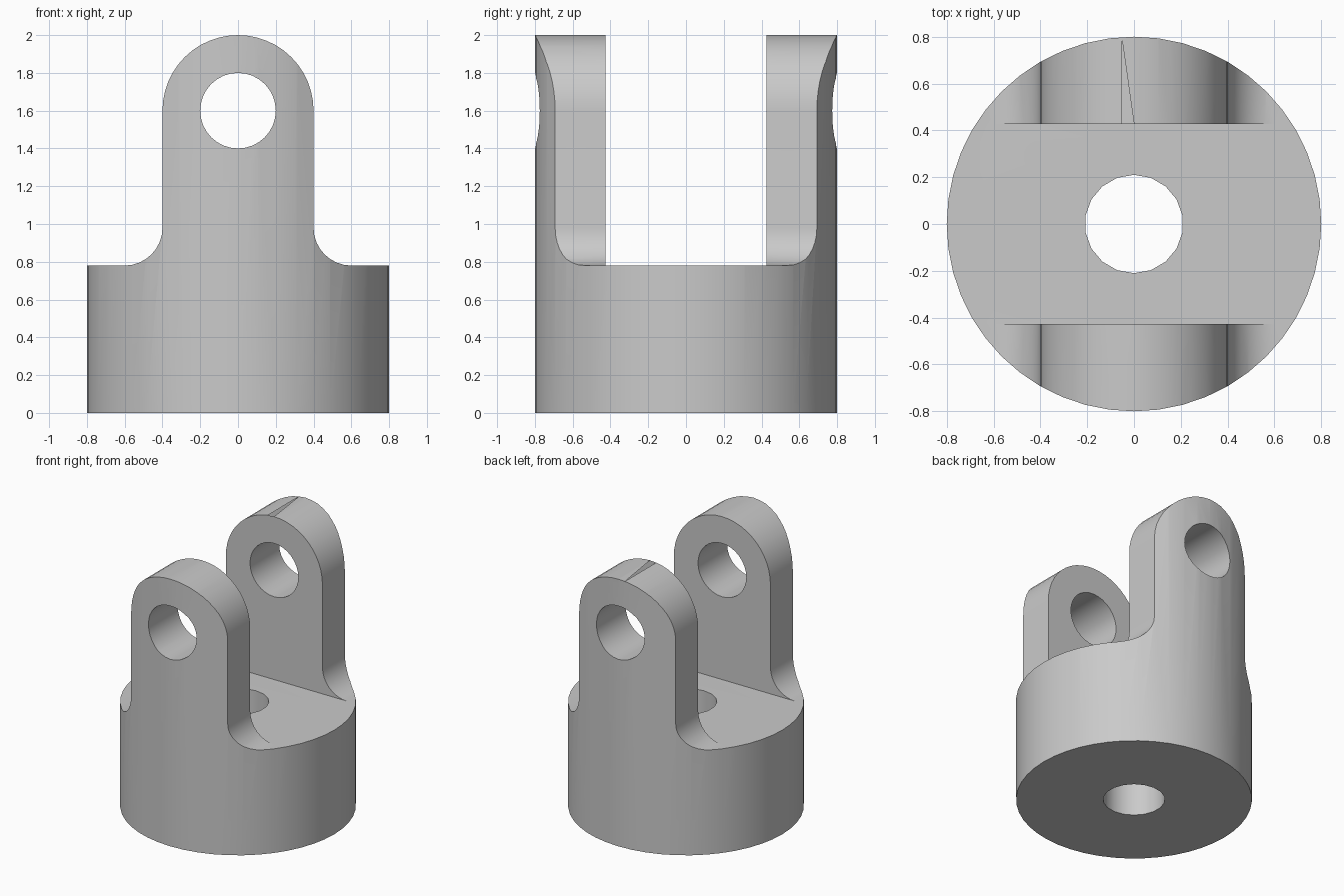
import bpy, bmesh
from math import sin, cos, pi, radians
from mathutils import Matrix

cube = bpy.data.objects.get("Cube")
if cube:
    bpy.data.objects.remove(cube)

RADIUS, SHOULDER = 0.8, 0.78
LUG, FILLET, PIN_Z = 0.4, 0.2, 1.6

steel = bpy.data.materials.new("plain grey")
steel.use_nodes = True
GREY = (0.59, 0.59, 0.59, 1)
steel.diffuse_color = GREY
steel.node_tree.nodes["Principled BSDF"].inputs["Base Color"].default_value = GREY


def add_object(name, bm):
    bmesh.ops.recalc_face_normals(bm, faces=bm.faces)
    mesh = bpy.data.meshes.new(name)
    bm.to_mesh(mesh)
    bm.free()
    mesh.materials.append(steel)
    ob = bpy.data.objects.new(name, mesh)
    bpy.context.collection.objects.link(ob)
    return ob


def cylinder(name, radius, depth, sides, matrix):
    bm = bmesh.new()
    bmesh.ops.create_cone(bm, cap_ends=True, segments=sides, radius1=radius,
                          radius2=radius, depth=depth, matrix=matrix)
    return add_object(name, bm)


def arc(cx, cz, r, start, end, steps):
    angles = [radians(start + (end - start) * i / steps) for i in range(steps + 1)]
    return [(cx + r * cos(a), cz + r * sin(a)) for a in angles]


def prism(name, outline, depth):
    """Closed solid from an x-z outline, centred on y = 0."""
    bm = bmesh.new()
    front = [bm.verts.new((x, -depth / 2, z)) for x, z in outline]
    back = [bm.verts.new((x, depth / 2, z)) for x, z in outline]
    bm.faces.new(front)
    bm.faces.new(back[::-1])
    for i in range(len(outline)):
        bm.faces.new((front[i - 1], back[i - 1], back[i], front[i]))
    return add_object(name, bm)


def cut(body, tool, operation):
    mod = body.modifiers.new(tool.name, 'BOOLEAN')
    mod.operation, mod.object, mod.solver = operation, tool, 'EXACT'
    bpy.context.view_layer.objects.active = body
    bpy.ops.object.modifier_apply(modifier=mod.name)
    bpy.data.objects.remove(tool)


# Round bar, left overlong so that the outline alone shapes the lug tops
fork = cylinder("clevis_fork", RADIUS, 2.4, 48, Matrix.Translation((0, 0, 1.2)))

# Side outline: base, filleted shoulders and rounded lug top
half = [(1, -0.1), (1, SHOULDER)]
half += arc(LUG + FILLET, SHOULDER + FILLET, FILLET, 270, 180, 8)
half += arc(0, PIN_Z, LUG, 0, 90, 12)
outline = half + [(-x, z) for x, z in reversed(half[:-1])]
cut(fork, prism("outline_cutter", outline, 2), 'INTERSECT')

# Slot between the two lugs
slot = [(-1, SHOULDER), (1, SHOULDER), (1, 3), (-1, 3)]
cut(fork, prism("slot_cutter", slot, 0.855), 'DIFFERENCE')

# Cross pin hole and central bore
cut(fork, cylinder("pin_cutter", 0.2, 3, 32, Matrix.Translation((0, 0, PIN_Z))
                   @ Matrix.Rotation(pi / 2, 4, 'X')), 'DIFFERENCE')
cut(fork, cylinder("bore_cutter", 0.21, 3, 18, Matrix.Identity(4)), 'DIFFERENCE')

# Smooth the round walls, keep the machined edges crisp
fork.select_set(True)
bpy.ops.object.shade_smooth_by_angle(angle=radians(30))
